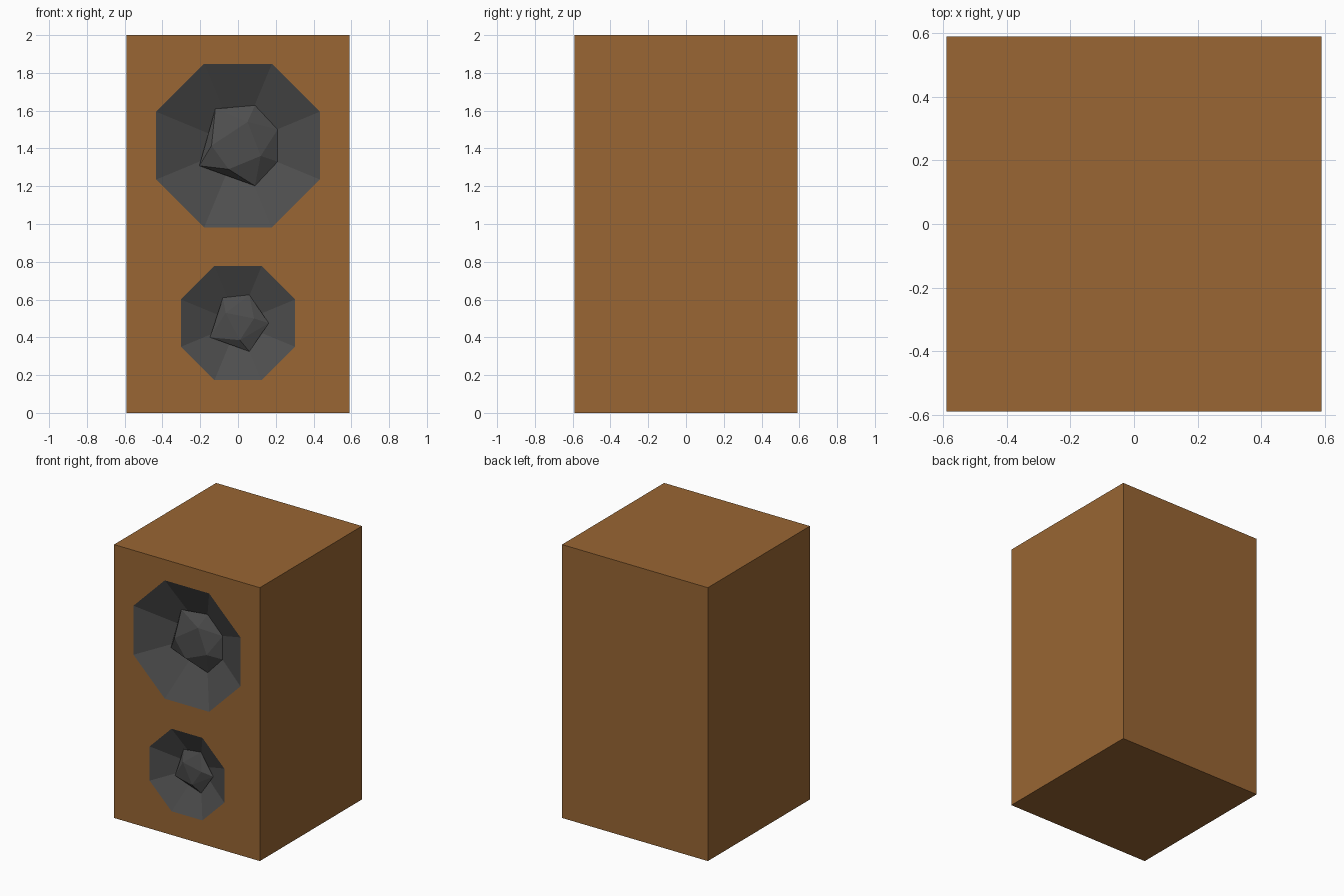
import bpy, bmesh, math
from mathutils import Vector

if "Cube" in bpy.data.objects:
    bpy.data.objects.remove(bpy.data.objects["Cube"])

HALF, HEIGHT = 0.59, 2.0
FRONT = -HALF


def material(name, rgb):
    m = bpy.data.materials.new(name)
    m.diffuse_color = (*rgb, 1.0)
    m.use_nodes = True
    m.node_tree.nodes["Principled BSDF"].inputs["Base Color"].default_value = m.diffuse_color
    return m


wood = material("brown_wood", (0.319, 0.133, 0.033))
rubber = material("dark_grey", (0.076, 0.076, 0.076))


def finish(name, bm, mat):
    me = bpy.data.meshes.new(name)
    bm.to_mesh(me)
    bm.free()
    me.materials.append(mat)
    ob = bpy.data.objects.new(name, me)
    bpy.context.collection.objects.link(ob)
    return ob


def octagon(apothem, zc):
    """Octagon with flat sides up, counter-clockwise seen from the front."""
    r = apothem / math.cos(math.pi / 8)
    return [Vector((r * math.cos(a), FRONT, zc + r * math.sin(a)))
            for a in (math.pi / 8 + i * math.pi / 4 for i in range(8))]


def cone_depth(x, z, apothem, depth):
    a = max(x * math.cos(i * math.pi / 4) + z * math.sin(i * math.pi / 4) for i in range(8))
    return depth * (1 - a / apothem)


# Drivers: name, centre height, apothem, depth, cap rim points, cap front points, cap front depth
drivers = [
    ("large_driver", 1.415, 0.433, 0.22,
     [(-0.12, 0.195), (0.09, 0.213), (0.21, 0.085), (0.21, -0.085), (0.09, -0.213), (-0.205, -0.107)],
     [(-0.14, 0.0), (-0.05, -0.125), (0.12, -0.055), (0.05, 0.125)], 0.055),
    ("small_driver", 0.475, 0.302, 0.155,
     [(-0.08, 0.135), (0.06, 0.15), (0.163, 0.0), (0.06, -0.15), (-0.148, -0.075)],
     [(-0.065, 0.055), (0.01, -0.09), (0.085, 0.025)], 0.045),
]

# Cabinet: box whose front panel has two octagonal openings
bm = bmesh.new()
bmesh.ops.create_cube(bm, size=1.0)
for v in bm.verts:
    v.co = (v.co.x * 2 * HALF, v.co.y * 2 * HALF, (v.co.z + 0.5) * HEIGHT)
bm.normal_update()
front = min(bm.faces, key=lambda f: f.calc_center_median().y)
edges = list(front.edges)
bmesh.ops.delete(bm, geom=[front], context='FACES_ONLY')
for _, zc, ap, *_rest in drivers:
    ring = [bm.verts.new(p) for p in octagon(ap, zc)]
    edges += [bm.edges.new((ring[i], ring[(i + 1) % 8])) for i in range(8)]
bmesh.ops.triangle_fill(bm, edges=edges, use_beauty=True, normal=(0, -1, 0))
bm.normal_update()
for f in bm.faces:
    if f.calc_center_median().y < FRONT + 0.001 and f.normal.y > 0:
        f.normal_flip()
finish("cabinet", bm, wood)

for name, zc, ap, depth, rim, cap, cap_depth in drivers:
    # Recessed speaker cone
    bm = bmesh.new()
    ring = [bm.verts.new(p) for p in octagon(ap, zc)]
    apex = bm.verts.new((0, FRONT + depth, zc))
    for i in range(8):
        bm.faces.new((ring[i], ring[(i + 1) % 8], apex))
    finish(name + "_cone", bm, rubber)

    # Faceted dust cap sitting in the cone
    bm = bmesh.new()
    for x, z in rim:
        bm.verts.new((x, FRONT + cone_depth(x, z, ap, depth), zc + z))
    for x, z in cap:
        bm.verts.new((x, FRONT + cap_depth, zc + z))
    bm.verts.new((0, FRONT + depth, zc))
    bmesh.ops.convex_hull(bm, input=bm.verts[:])
    bmesh.ops.recalc_face_normals(bm, faces=bm.faces[:])
    finish(name + "_dust_cap", bm, rubber)
